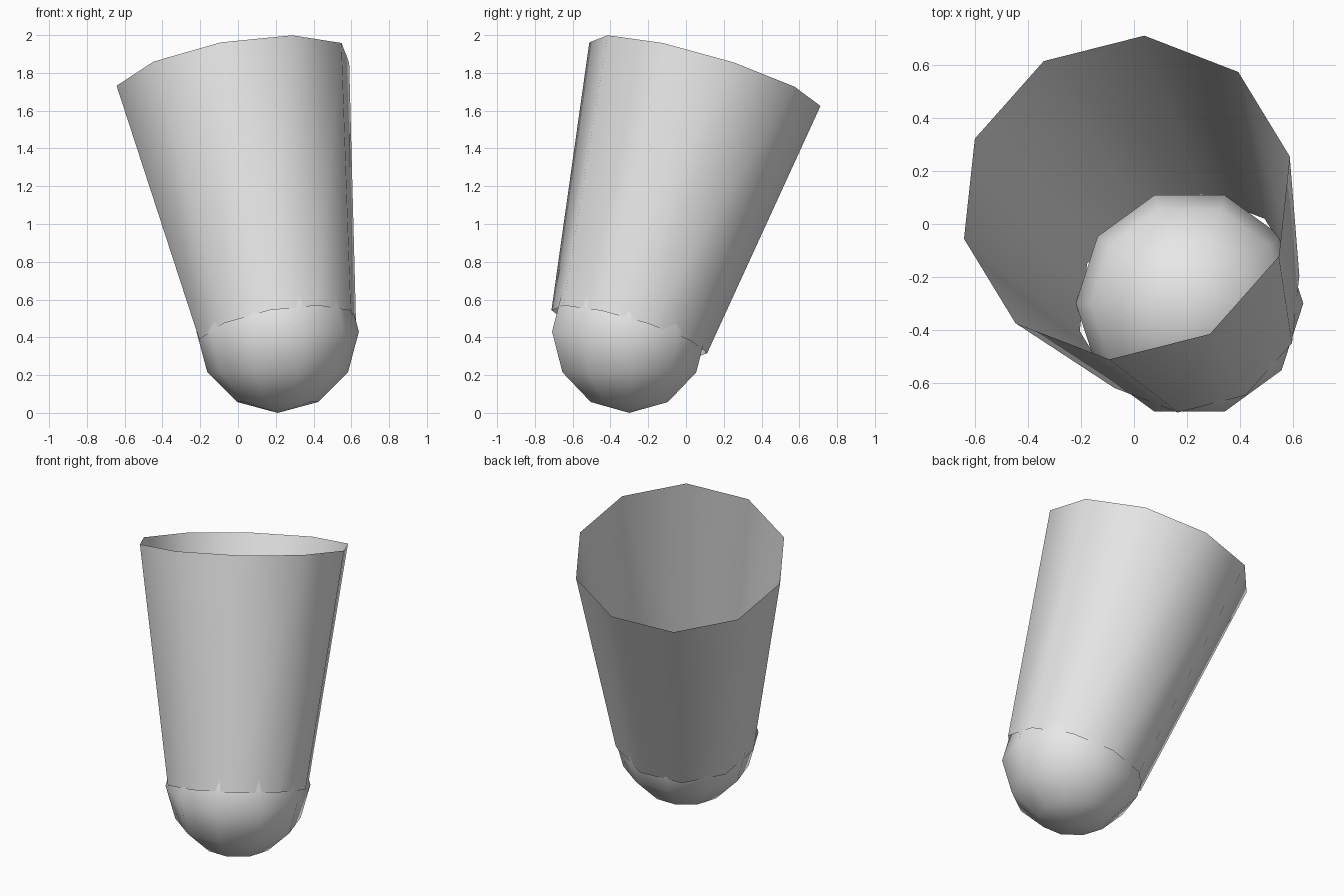
import bpy, bmesh
from math import sin, cos, pi, tau
from mathutils import Matrix, Vector

cube = bpy.data.objects.get("Cube")
if cube:
    bpy.data.objects.remove(cube, do_unlink=True)

SIDES = 10
RADIUS = 0.43
BASE = Vector((0.21, -0.30, RADIUS))
RIM_CENTRE = Vector((-0.027, 0.10, 1.793))

grey = bpy.data.materials.new("light grey")
grey.use_nodes = True
grey.diffuse_color = (0.8, 0.8, 0.8, 1)
grey.node_tree.nodes["Principled BSDF"].inputs["Base Color"].default_value = (0.8, 0.8, 0.8, 1)


def lathe(name, profile, matrix):
    """Spin (radius, height) pairs around the local z axis, smooth shaded."""
    bm = bmesh.new()
    rings = [[bm.verts.new((r * cos(tau * i / SIDES), r * sin(tau * i / SIDES), h))
              for i in range(SIDES)] for r, h in profile]
    for low, high in zip(rings, rings[1:]):
        for i in range(SIDES):
            j = (i + 1) % SIDES
            bm.faces.new((low[i], low[j], high[j], high[i]))
    bmesh.ops.remove_doubles(bm, verts=bm.verts, dist=0.0001)
    bm.transform(matrix)
    for f in bm.faces:
        f.smooth = True
    mesh = bpy.data.meshes.new(name)
    bm.to_mesh(mesh)
    bm.free()
    mesh.materials.append(grey)
    obj = bpy.data.objects.new(name, mesh)
    bpy.context.collection.objects.link(obj)
    return obj


# Rounded end: a full upright ball
RINGS = 6
lathe("ball_end",
      [(RADIUS * sin(pi * k / RINGS), -RADIUS * cos(pi * k / RINGS)) for k in range(RINGS + 1)],
      Matrix.Translation(BASE))

# Open flared sleeve, leaning from the ball towards the upper back right
axis = RIM_CENTRE - BASE
length = axis.length
axis.normalize()
to_corner = Vector((0.067, 0.61, -0.173))
u = (to_corner - axis * to_corner.dot(axis)).normalized()
v = axis.cross(u)
tilt = Matrix((u, v, axis)).transposed().to_4x4()
lathe("flared_sleeve", [(RADIUS, 0), (0.638, length)], Matrix.Translation(BASE) @ tilt)
